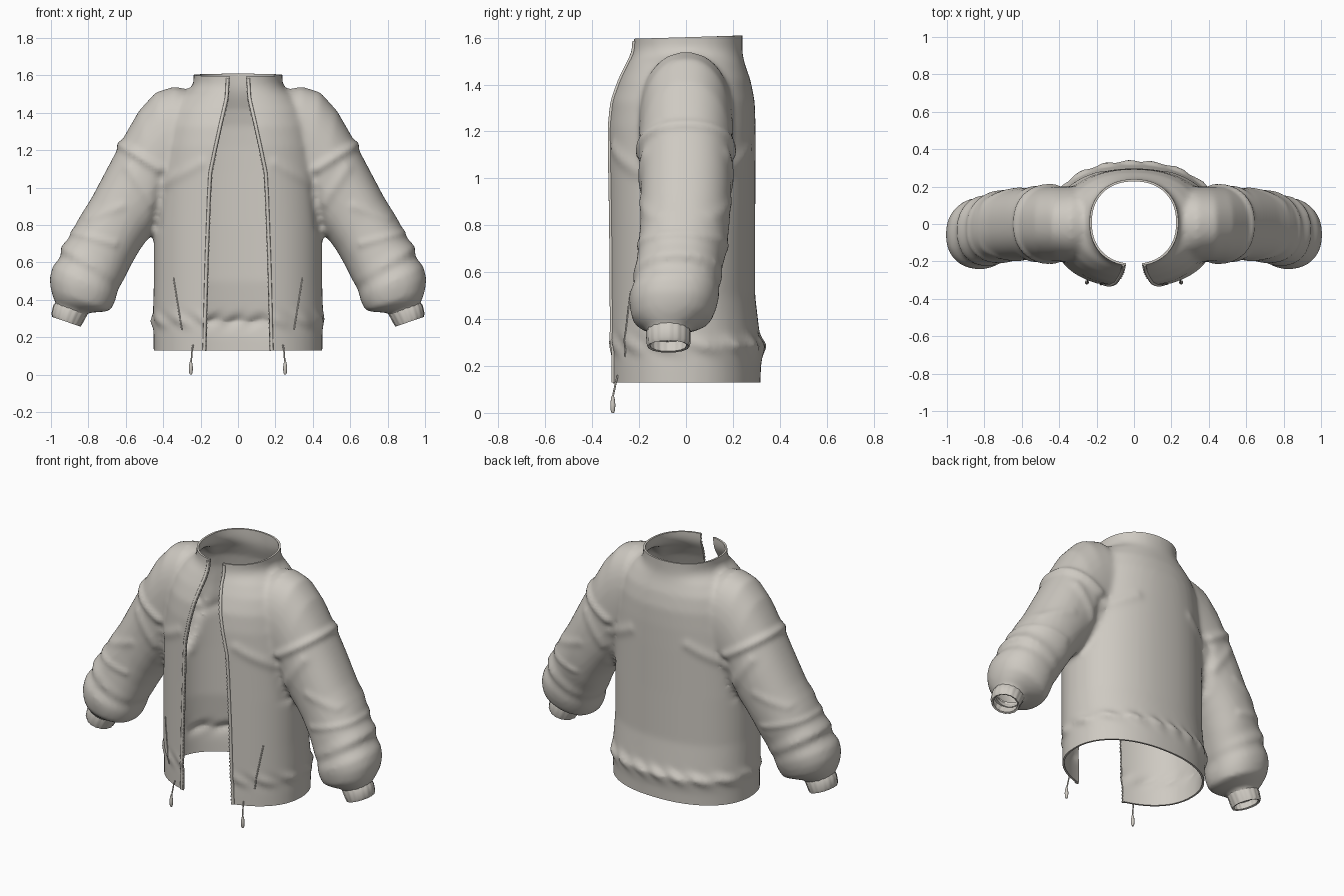
import bpy, bmesh, math
from mathutils import Vector
from mathutils.bvhtree import BVHTree

if "Cube" in bpy.data.objects:
    bpy.data.objects.remove(bpy.data.objects["Cube"])

# One cloth colour
cloth = bpy.data.materials.new("warm_grey_cloth")
cloth.use_nodes = True
cloth.diffuse_color = (0.62, 0.59, 0.54, 1)
bsdf = next(n for n in cloth.node_tree.nodes if n.type == "BSDF_PRINCIPLED")
bsdf.inputs["Base Color"].default_value = cloth.diffuse_color
bsdf.inputs["Roughness"].default_value = 0.8


def ring(centre, u, v, power=2.2, count=64, rib=0.0):
    """Superellipse loop spanned by half axes u and v."""
    pts = []
    for i in range(count):
        a = math.tau * i / count
        c, s = math.cos(a), math.sin(a)
        k = 1 + rib * (-1) ** (i // 2)
        pts.append(centre + k * (u * math.copysign(abs(c) ** (2 / power), c)
                                 + v * math.copysign(abs(s) ** (2 / power), s)))
    return pts


def loft(bm, rings, capped=True):
    loops = [[bm.verts.new(p) for p in r] for r in rings]
    n = len(loops[0])
    for a, b in zip(loops, loops[1:]):
        for i in range(n):
            j = (i + 1) % n
            bm.faces.new((a[i], a[j], b[j], b[i]))
    if capped:
        bm.faces.new(loops[0])
        bm.faces.new(loops[-1])


def to_object(bm, name):
    mesh = bpy.data.meshes.new(name)
    bmesh.ops.recalc_face_normals(bm, faces=bm.faces[:])
    bm.to_mesh(mesh)
    bm.free()
    obj = bpy.data.objects.new(name, mesh)
    bpy.context.collection.objects.link(obj)
    mesh.materials.append(cloth)
    return obj


def finish(obj, thickness=0.0):
    """Give cloth its thickness and shade it smooth."""
    bpy.ops.object.select_all(action="DESELECT")
    bpy.context.view_layer.objects.active = obj
    obj.select_set(True)
    if thickness:
        mod = obj.modifiers.new("thickness", "SOLIDIFY")
        mod.thickness = thickness
        mod.offset = -1
        bpy.ops.object.modifier_apply(modifier=mod.name)
    bpy.ops.object.shade_smooth_by_angle(angle=math.radians(45))


def tube(name, pts, radius):
    curve = bpy.data.curves.new(name, "CURVE")
    curve.dimensions = "3D"
    curve.bevel_depth = radius
    curve.bevel_resolution = 2
    curve.use_fill_caps = True
    spline = curve.splines.new("POLY")
    spline.points.add(len(pts) - 1)
    for p, co in zip(spline.points, pts):
        p.co = (*co, 1)
    curve.materials.append(cloth)
    obj = bpy.data.objects.new(name, curve)
    bpy.context.collection.objects.link(obj)


# Torso sections: height, half width, front y, back y
TORSO = [(0.06, .45, -.33, .315), (0.20, .452, -.33, .32), (0.25, .452, -.33, .328),
         (0.285, .465, -.335, .342), (0.33, .455, -.335, .315), (0.50, .45, -.335, .295),
         (0.80, .45, -.335, .295), (1.08, .44, -.338, .297), (1.22, .42, -.335, .297),
         (1.33, .40, -.32, .293), (1.42, .37, -.285, .275), (1.49, .31, -.25, .25),
         (1.525, .255, -.232, .242), (1.56, .238, -.225, .24), (1.68, .238, -.225, .24)]

# Sleeve sections: outer x, z, under x, z, centre y, half depth
SLEEVE = [(.20, 1.51, .20, 1.05, 0, .18), (.34, 1.54, .30, .95, 0, .20),
          (.44, 1.51, .36, .85, 0, .20), (.53, 1.41, .41, .78, 0, .20),
          (.605, 1.28, .44, .76, 0, .195), (.69, 1.12, .48, .73, 0, .193),
          (.78, .95, .53, .66, -.005, .19), (.86, .82, .575, .58, -.015, .188),
          (.905, .73, .605, .52, -.03, .183), (.95, .68, .62, .49, -.035, .192),
          (.945, .635, .64, .46, -.04, .18), (.99, .58, .65, .42, -.05, .192),
          (1.007, .52, .66, .385, -.055, .185), (1.002, .46, .685, .34, -.06, .168),
          (.988, .41, .735, .335, -.07, .13), (.97, .375, .81, .33, -.075, .085),
          (.985, .28, .85, .235, -.075, .08)]


def sleeve_ring(side, px, pz, qx, qz, yc, hy, **kw):
    p, q = Vector((side * px, yc, pz)), Vector((side * qx, yc, qz))
    return ring((p + q) / 2, (p - q) / 2, Vector((0, hy, 0)), **kw)


# Half width of the front opening by height
GAP = [(0, .175), (.6, .16), (.95, .147), (1.08, .14), (1.2, .115),
       (1.35, .082), (1.48, .052), (1.7, .04)]


def gap(z):
    for (z0, g0), (z1, g1) in zip(GAP, GAP[1:]):
        if z <= z1:
            return g0 + (g1 - g0) * (z - z0) / (z1 - z0)
    return GAP[-1][1]


# Fuse torso and sleeves into one soft form
bm = bmesh.new()
loft(bm, [ring(Vector((0, (f + b) / 2, z)), Vector((w, 0, 0)), Vector((0, (b - f) / 2, 0)))
          for z, w, f, b in TORSO])
for side in (1, -1):
    loft(bm, [sleeve_ring(side, *row) for row in SLEEVE])
form = to_object(bm, "form")
remesh = form.modifiers.new("fuse", "REMESH")
remesh.mode = "VOXEL"
remesh.voxel_size = 0.016
soften = form.modifiers.new("soften", "SMOOTH")
soften.factor = 0.5
soften.iterations = 6
bm = bmesh.new()
bm.from_object(form, bpy.context.evaluated_depsgraph_get())
bpy.data.objects.remove(form)
bm.normal_update()

# Cloth creases: start x, z, end x, z, height, width
CREASES = [(.63, 1.23, .42, 1.10, .014, .025), (.40, 1.02, .20, 1.13, .008, .03),
           (.44, .80, .41, 1.05, -.012, .03), (.58, 1.10, .46, .92, .008, .03),
           (.62, .90, .80, .84, .006, .025), (.66, .70, .88, .76, .007, .02)]
for v in bm.verts:
    at = Vector((abs(v.co.x), v.co.z))
    push = 0.0
    for ax, az, bx, bz, height, width in CREASES:
        a, d = Vector((ax, az)), Vector((bx - ax, bz - az))
        t = min(1, max(0, (at - a).dot(d) / d.length_squared))
        push += height * math.exp(-((at - a - d * t).length / width) ** 2)
    if v.co.z < 0.4:
        hem = math.exp(-((v.co.z - 0.29) / 0.04) ** 2) * (at.x < 0.6)
        push += 0.005 * hem * math.sin(17 * math.atan2(v.co.y, v.co.x) + 40 * v.co.z)
    v.co += v.normal * push


def slice_off(point, normal, keep=lambda c: True):
    faces = [f for f in bm.faces if keep(f.calc_center_median())]
    geom = set(faces)
    for f in faces:
        geom.update(f.verts, f.edges)
    bmesh.ops.bisect_plane(bm, geom=list(geom), plane_co=point, plane_no=normal, clear_outer=True)


# Open the hem, collar and wrists
slice_off((0, 0, 0.13), (0, 0, -1))
slice_off((0, 0, 1.602), (0, -0.03, 1))
for side in (1, -1):
    slice_off((side * 0.902, 0, 0.325), (side * 0.3, 0, -0.95),
              lambda c: c.x * side > 0.7 and c.z < 0.5)

# Cut the curved front opening
for side in (1, -1):
    for v in bm.verts:
        v.co.x -= side * gap(v.co.z)
    front = [f for f in bm.faces if f.calc_center_median().y < -0.05
             and abs(f.calc_center_median().x) < 0.06]
    geom = set(front)
    for f in front:
        geom.update(f.verts, f.edges)
    bmesh.ops.bisect_plane(bm, geom=list(geom), plane_co=(0, 0, 0), plane_no=(1, 0, 0))
    for v in bm.verts:
        v.co.x += side * gap(v.co.z)
centres = [(f, f.calc_center_median()) for f in bm.faces]
bmesh.ops.delete(bm, geom=[f for f, c in centres if c.y < -0.05 and abs(c.x) < gap(c.z)],
                 context="FACES")
surface = BVHTree.FromBMesh(bm)
finish(to_object(bm, "jacket_body"), 0.012)


def on_front(x, z, lift=0.0):
    hit = surface.ray_cast(Vector((x, -1, z)), Vector((0, 1, 0)))[0]
    return Vector((x, (hit.y if hit else -0.3) - lift, z))


for side, label in ((1, "left"), (-1, "right")):
    # Ribbed cuff
    bm = bmesh.new()
    loft(bm, [sleeve_ring(side, *row, power=2, rib=0.012) for row in (
        (.972, .39, .80, .338, -.075, .088), (.987, .37, .808, .318, -.075, .094),
        (.997, .325, .833, .272, -.075, .093), (.992, .308, .842, .257, -.075, .088))], False)
    finish(to_object(bm, label + "_cuff"), 0.012)

    # Zip tape and teeth along the opening
    heights = [0.13 + 1.455 * i / 60 for i in range(61)]
    edge = [on_front(side * (gap(z) + 0.009), z) for z in heights]
    tube(label + "_zip_tape", edge, 0.009)
    bm = bmesh.new()
    for p in edge:
        made = bmesh.ops.create_cube(bm, size=0.009)["verts"]
        bmesh.ops.translate(bm, verts=made, vec=p + Vector((-side * 0.009, 0.002, 0)))
    to_object(bm, label + "_zip_teeth")

    # Slanted pocket welt
    tube(label + "_pocket_welt",
         [on_front(side * (.30 + .045 * i / 8), .24 + .28 * i / 8) for i in range(9)], 0.004)

    # Hem drawcord and toggle
    tube(label + "_drawcord", [on_front(side * 0.24, 0.16, 0.002), on_front(side * 0.245, 0.135, 0.01),
                               Vector((side * 0.25, -0.312, 0.07))], 0.004)
    bm = bmesh.new()
    loft(bm, [ring(Vector((side * 0.252, -0.312, z)), Vector((r, 0, 0)), Vector((0, r, 0)),
                   power=2, count=16)
              for z, r in ((0, .005), (.01, .009), (.035, .011), (.06, .008), (.075, .004))])
    finish(to_object(bm, label + "_toggle"))
